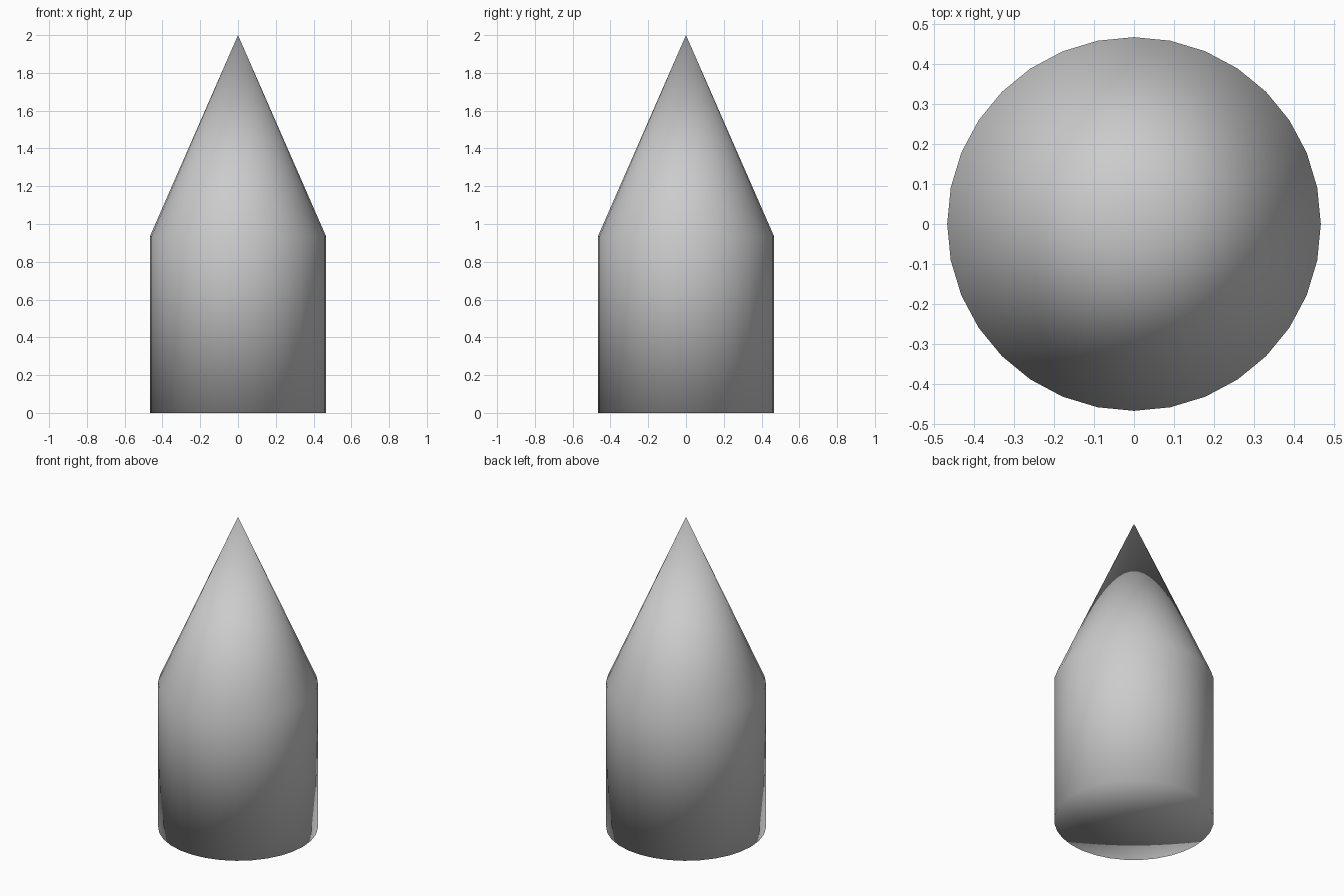
import bpy, bmesh, math

if "Cube" in bpy.data.objects:
    bpy.data.objects.remove(bpy.data.objects["Cube"])

R, SHOULDER, TIP, SIDES = 0.467, 0.933, 2.0, 32

# Pointed body: half profile revolved around z, base closed
bm = bmesh.new()
profile = [(0, 0), (R, 0), (R, SHOULDER), (0, TIP)]
verts = [bm.verts.new((x, 0, z)) for x, z in profile]
edges = [bm.edges.new(pair) for pair in zip(verts, verts[1:])]
bmesh.ops.spin(bm, geom=verts + edges, cent=(0, 0, 0), axis=(0, 0, 1),
               angle=math.tau, steps=SIDES)
bmesh.ops.remove_doubles(bm, verts=bm.verts[:], dist=1e-4)
bmesh.ops.recalc_face_normals(bm, faces=bm.faces[:])

# Smooth all over, including the shoulder and base rim
for face in bm.faces:
    face.smooth = True

mesh = bpy.data.meshes.new("pointed_cylinder")
bm.to_mesh(mesh)
bm.free()
body = bpy.data.objects.new("pointed_cylinder", mesh)
bpy.context.collection.objects.link(body)
